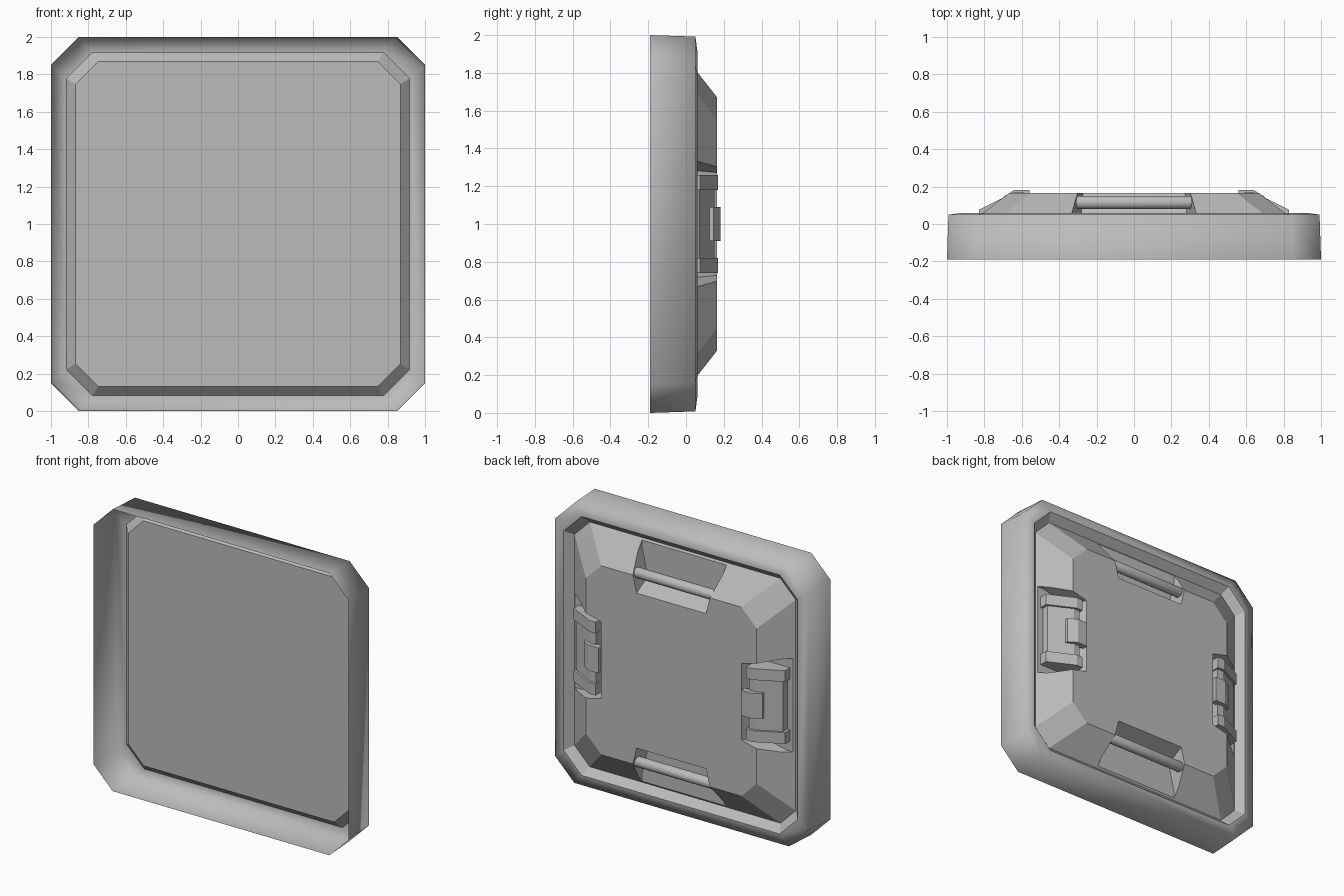
import bpy, bmesh
from math import pi
from mathutils import Matrix, Vector

if "Cube" in bpy.data.objects:
    bpy.data.objects.remove(bpy.data.objects["Cube"])

GREY = (0.5, 0.5, 0.5, 1)
grey = bpy.data.materials.new("plain grey")
grey.use_nodes = True
grey.diffuse_color = GREY
grey.node_tree.nodes["Principled BSDF"].inputs["Base Color"].default_value = GREY


def finish(bm, name, side=0):
    """Turn to one of the four sides, lift onto the ground and link."""
    bmesh.ops.transform(bm, matrix=Matrix.Translation((0, 0, 1)) @ Matrix.Rotation(side * pi / 2, 4, "Y"),
                        verts=bm.verts)
    bmesh.ops.recalc_face_normals(bm, faces=bm.faces)
    mesh = bpy.data.meshes.new(name)
    bm.to_mesh(mesh)
    bm.free()
    mesh.materials.append(grey)
    obj = bpy.data.objects.new(name, mesh)
    bpy.context.collection.objects.link(obj)
    return obj


def hull(name, points, side=0):
    """Convex solid around the points, with flat faces merged."""
    bm = bmesh.new()
    for p in points:
        bm.verts.new(p)
    bmesh.ops.convex_hull(bm, input=bm.verts)
    bmesh.ops.dissolve_limit(bm, angle_limit=0.01, verts=bm.verts, edges=bm.edges)
    return finish(bm, name, side)


def octagon(r, cut, y):
    """Square of half width r with its corners cut."""
    c = r - cut
    return [Vector((x, y, z)) for x, z in
            [(r, -c), (r, c), (c, r), (-c, r), (-r, c), (-r, -c), (-c, -r), (c, -r)]]


def slab(name, profile, t0, t1, side):
    """Profile of (radius, depth) points stretched along the edge."""
    return hull(name, [(t, y, r) for t in (t0, t1) for r, y in profile], side)


# Thin outer frame: smooth wall and rim, then a flat bevel down to the panel
bm = bmesh.new()
rings = [[bm.verts.new(p) for p in octagon(*ring)] for ring in
         [(1, .15, -.19), (.992, .15, .05), (.918, .14, .06), (.868, .12, .01)]]
for band, (a, b) in enumerate(zip(rings, rings[1:])):
    for i in range(8):
        j = (i + 1) % 8
        face = bm.faces.new((a[i], a[j], b[j], b[i]))
        face.smooth = band < 2
finish(bm, "outer_frame")

# Panel with a raised, faceted back
panel = hull("back_panel", octagon(.868, .12, .01) + octagon(.67, .12, .165))

# Four tapered recesses in the raised back
cutters = []
for side in range(4):
    pts = [(s * t, y, r) for s in (-1, 1) for t, y, r in
           [(.335, .02, 1), (.335, .25, 1), (.33, .02, .8), (.335, .25, .8),
            (.285, .02, .61), (.27, .165, .55), (.265, .25, .515)]]
    cutter = hull("recess_cutter", pts, side)
    cutter.hide_render = True
    cutters.append(cutter)
    mod = panel.modifiers.new("recess", "BOOLEAN")
    mod.operation = "DIFFERENCE"
    mod.solver = "EXACT"
    mod.object = cutter
bpy.context.view_layer.update()
cut_mesh = bpy.data.meshes.new_from_object(panel.evaluated_get(bpy.context.evaluated_depsgraph_get()))
panel.modifiers.clear()
panel.data = cut_mesh
for cutter in cutters:
    bpy.data.objects.remove(cutter)

# Round bars across the top and bottom recesses, with tapered ends
for side, label in ((0, "top"), (2, "bottom")):
    bm = bmesh.new()
    loops = []
    for t, radius in [(-.33, .024), (-.3, .036), (.3, .036), (.33, .024)]:
        loops.append([bm.verts.new(Vector((t, .115, .67)) + Matrix.Rotation(i * pi / 8, 3, "X")
                                   @ Vector((0, radius, 0))) for i in range(16)])
    for a, b in zip(loops, loops[1:]):
        for i in range(16):
            bm.faces.new((a[i - 1], a[i], b[i], b[i - 1])).smooth = True
    bm.faces.new(loops[0])
    bm.faces.new(loops[-1])
    finish(bm, label + "_bar", side)

# Sloping latches in the left and right recesses
rail = [(.83, .02), (.83, .075), (.64, .17), (.59, .17), (.59, .02)]
plate = [(.81, .02), (.81, .068), (.65, .15), (.6, .15), (.6, .02)]
tongue = [(.7, .12), (.7, .145), (.64, .182), (.56, .182), (.56, .14)]
for side, label in ((1, "left"), (3, "right")):
    slab(label + "_latch_plate", plate, -.19, .19, side)
    slab(label + "_latch_tongue", tongue, -.09, .09, side)
    slab(label + "_latch_upper_rail", rail, .18, .26, side)
    slab(label + "_latch_lower_rail", rail, -.26, -.18, side)
